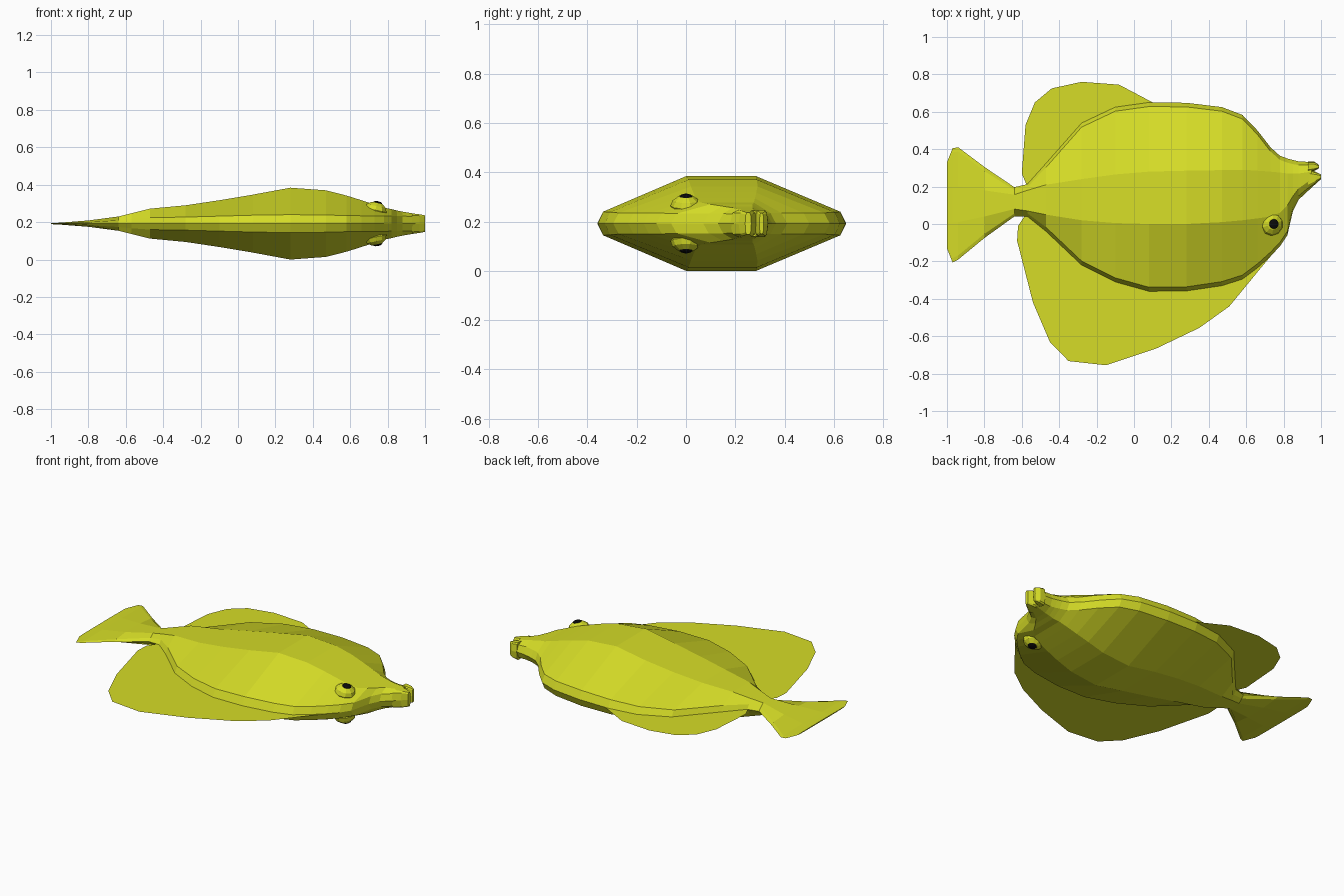
import bpy, bmesh, math

Z = 0.192  # mid plane of the fish, which lies on its side


def material(name, rgb):
    m = bpy.data.materials.new(name)
    m.diffuse_color = (*rgb, 1)
    return m


YELLOW = material("lemon yellow", (0.67, 0.72, 0.02))
BLACK = material("black", (0.003, 0.003, 0.003))


def finish(bm, name, mat):
    bmesh.ops.recalc_face_normals(bm, faces=bm.faces)
    me = bpy.data.meshes.new(name)
    bm.to_mesh(me)
    bm.free()
    me.materials.append(mat)
    ob = bpy.data.objects.new(name, me)
    bpy.context.collection.objects.link(ob)
    return ob


def loft(name, stations):
    """Stations: x, top y, bottom y, upper ridge y, lower ridge y, half thickness, rim half thickness."""
    bm = bmesh.new()
    rings = []
    for x, top, bot, hi, lo, h, rim in stations:
        d = min(0.022, (top - bot) * 0.1)
        half = [(top - d, rim), (hi, h), (lo, h * 1.0), (bot + d, rim)]
        ring = [(top, 0)] + half + [(bot, 0)] + [(y, -z) for y, z in reversed(half)]
        rings.append([bm.verts.new((x, y, Z + z)) for y, z in ring])
    n = len(rings[0])
    for a, b in zip(rings, rings[1:]):
        for i in range(n):
            j = (i + 1) % n
            bm.faces.new((a[i], a[j], b[j], b[i]))
    bm.faces.new(rings[0])
    bm.faces.new(rings[-1])
    return finish(bm, name, YELLOW)


# tail fin
loft("tail_fin", [
    (-1.00, 0.33, -0.13, 0.20, 0.01, 0.003, 0.002),
    (-0.97, 0.405, -0.205, 0.20, 0.01, 0.004, 0.002),
    (-0.94, 0.41, -0.19, 0.20, 0.01, 0.006, 0.003),
    (-0.80, 0.305, -0.075, 0.18, 0.04, 0.017, 0.008),
    (-0.64, 0.197, 0.04, 0.157, 0.08, 0.038, 0.018),
])

# body and head
loft("body", [
    (-0.64, 0.197, 0.04, 0.157, 0.08, 0.038, 0.018),
    (-0.57, 0.213, 0.04, 0.18, 0.07, 0.055, 0.025),
    (-0.47, 0.325, -0.04, 0.21, 0.05, 0.080, 0.032),
    (-0.28, 0.54, -0.22, 0.24, 0.02, 0.098, 0.035),
    (-0.10, 0.625, -0.31, 0.265, 0.005, 0.125, 0.04),
    (0.08, 0.65, -0.36, 0.28, 0.0, 0.155, 0.045),
    (0.28, 0.648, -0.358, 0.285, 0.0, 0.192, 0.048),
    (0.47, 0.625, -0.33, 0.288, 0.01, 0.178, 0.046),
    (0.58, 0.583, -0.295, 0.29, 0.02, 0.150, 0.043),
    (0.66, 0.50, -0.235, 0.285, 0.03, 0.125, 0.042),
    (0.73, 0.41, -0.172, 0.28, 0.04, 0.102, 0.042),
    (0.78, 0.365, -0.12, 0.275, 0.06, 0.085, 0.042),
    (0.82, 0.35, -0.06, 0.27, 0.10, 0.078, 0.04),
    (0.85, 0.342, 0.07, 0.27, 0.15, 0.070, 0.04),
    (0.88, 0.335, 0.13, 0.27, 0.19, 0.064, 0.04),
    (0.95, 0.331, 0.195, 0.28, 0.24, 0.052, 0.038),
])

# lips with the open mouth between them
loft("upper_lip", [
    (0.93, 0.334, 0.27, 0.32, 0.29, 0.054, 0.045),
    (0.965, 0.333, 0.285, 0.32, 0.295, 0.048, 0.042),
    (0.99, 0.315, 0.298, 0.31, 0.303, 0.042, 0.036),
])
loft("lower_lip", [
    (0.93, 0.30, 0.178, 0.27, 0.21, 0.055, 0.044),
    (0.97, 0.28, 0.213, 0.265, 0.23, 0.050, 0.042),
    (1.00, 0.265, 0.24, 0.258, 0.247, 0.044, 0.036),
])


def sheet(name, outline):
    """Flat fin lying in the mid plane."""
    bm = bmesh.new()
    f = bm.faces.new([bm.verts.new((x, y, Z)) for x, y in outline])
    bmesh.ops.triangulate(bm, faces=[f])
    return finish(bm, name, YELLOW)


# fins on the back and belly, rooted inside the body
sheet("back_fin", [
    (0.10, 0.65), (-0.08, 0.745), (-0.28, 0.76), (-0.44, 0.725), (-0.53, 0.65),
    (-0.58, 0.53), (-0.60, 0.27), (-0.57, 0.20), (-0.45, 0.30), (-0.26, 0.50), (-0.08, 0.60)])
sheet("belly_fin", [
    (0.80, -0.09), (0.67, -0.245), (0.51, -0.44), (0.35, -0.555), (0.12, -0.665),
    (-0.15, -0.755), (-0.35, -0.733), (-0.45, -0.63), (-0.54, -0.42), (-0.625, -0.09),
    (-0.62, -0.01), (-0.58, 0.05), (-0.45, -0.02), (-0.25, -0.20), (0.08, -0.32),
    (0.46, -0.29), (0.70, -0.15)])


def blob(name, mat, loc, radius, depth, tilt):
    """Low-poly flattened ball."""
    bm = bmesh.new()
    bmesh.ops.create_uvsphere(bm, u_segments=10, v_segments=6, radius=1)
    ob = finish(bm, name, mat)
    ob.location = loc
    ob.scale = (radius, radius, depth)
    ob.rotation_euler = (0, tilt, 0)
    return ob


# eyes on both flanks
for side, s in (("upper", 1), ("lower", -1)):
    tilt = s * math.radians(12)
    blob(side + "_eye", YELLOW, (0.735, 0.0, Z + s * 0.072), 0.063, 0.045, tilt)
    blob(side + "_pupil", BLACK, (0.747, 0.0, Z + s * 0.109), 0.027, 0.011, tilt)
